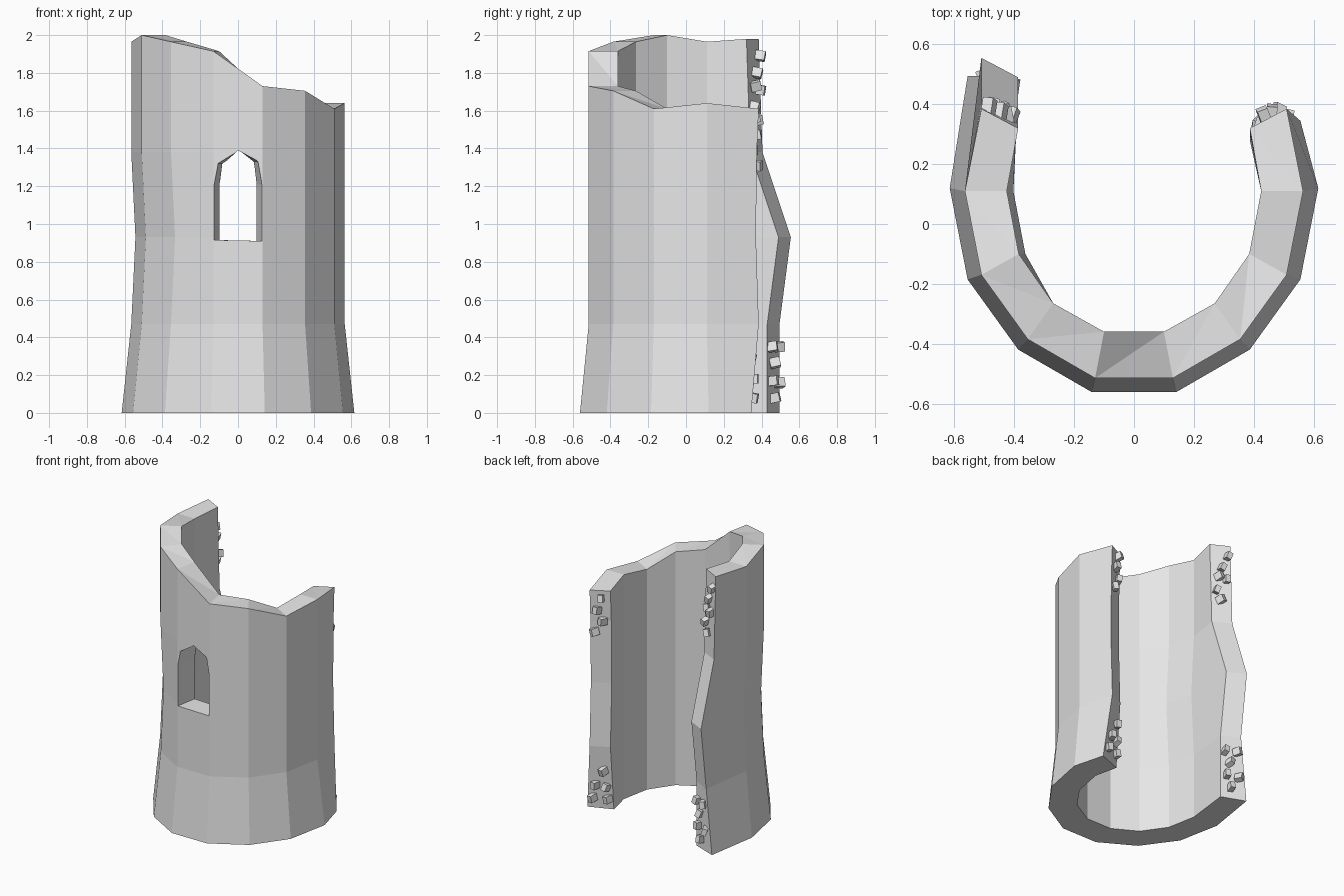
import bpy, bmesh, random
from mathutils import Vector, Euler

random.seed(4)
cube = bpy.data.objects.get("Cube")
if cube:
    bpy.data.objects.remove(cube)

stone = bpy.data.materials.new("pale grey stone")
stone.use_nodes = True
stone.diffuse_color = (0.8, 0.8, 0.8, 1)
stone.node_tree.nodes["Principled BSDF"].inputs["Base Color"].default_value = (0.8, 0.8, 0.8, 1)


def make_object(name, bm):
    bmesh.ops.recalc_face_normals(bm, faces=bm.faces)
    mesh = bpy.data.meshes.new(name)
    bm.to_mesh(mesh)
    bm.free()
    mesh.materials.append(stone)
    obj = bpy.data.objects.new(name, mesh)
    bpy.context.collection.objects.link(obj)
    return obj


# Half plan of the wall, from the broken back end round to the front
outer_half = [(0.51, 0.385), (0.565, 0.11), (0.51, -0.17), (0.355, -0.385), (0.13, -0.515)]
inner_half = [(0.387, 0.32), (0.425, 0.11), (0.385, -0.1), (0.27, -0.265), (0.1, -0.36)]


def mirrored(half):
    return [(-x, y) for x, y in half] + half[::-1]


outer_plan, inner_plan = mirrored(outer_half), mirrored(inner_half)
tops = [1.98, 1.965, 2.0, 1.965, 1.915, 1.73, 1.705, 1.61, 1.64, 1.61]
levels = [0, 0.47, 0.93, 1.38]
left_bulge = [0.11, 0.11, 0.17, 0.02, 0]
right_bulge = [-0.04, 0, -0.015, -0.01, 0]
LAST = len(tops) - 1


def wall_point(plan, col, ring):
    """Point of the wall at a plan corner and ring, with flare and warping."""
    x, y = plan[col]
    if ring == 0 and plan is outer_plan:
        x, y = x * 1.09, (y * 1.09 if 0 < col < LAST else y)
    if ring == 2 and (0 < col < 3 or (col == 3 and plan is outer_plan)):
        x += 0.022
    if col == 0:
        y += left_bulge[ring]
    if col == LAST:
        y += right_bulge[ring]
    return Vector((x, y, levels[ring] if ring < 4 else tops[col]))


# Curved ruined wall
bm = bmesh.new()
outer, inner = [[[bm.verts.new(wall_point(p, c, r)) for r in range(5)]
                 for c in range(LAST + 1)] for p in (outer_plan, inner_plan)]
for c in range(LAST):
    for r in range(4):
        for g in (outer, inner):
            bm.faces.new((g[c][r], g[c + 1][r], g[c + 1][r + 1], g[c][r + 1]))
    bm.faces.new((outer[c][0], outer[c + 1][0], inner[c + 1][0], inner[c][0]))
    bm.faces.new((outer[c][4], outer[c + 1][4], inner[c + 1][4]))
    bm.faces.new((outer[c][4], inner[c + 1][4], inner[c][4]))
for c in (0, LAST):
    for r in range(4):
        bm.faces.new((outer[c][r], inner[c][r], inner[c][r + 1], outer[c][r + 1]))
wall = make_object("tower_wall", bm)

# Pointed window, narrowing towards the inside
arch = [(-0.126, 0.915), (0.126, 0.91), (0.126, 1.21), (0.106, 1.33), (0, 1.39), (-0.106, 1.32), (-0.126, 1.21)]
bm = bmesh.new()
rings = []
for y in (-0.56, -0.3):
    taper = 1 - (y + 0.515) * 1.4
    rings.append([bm.verts.new((x * taper, y, z)) for x, z in arch])
    bm.faces.new(rings[-1])
for i in range(len(arch)):
    j = (i + 1) % len(arch)
    bm.faces.new((rings[0][i], rings[0][j], rings[1][j], rings[1][i]))
cutter = make_object("window_cutter", bm)
cutter.hide_render = True
cutter.hide_set(True)
cut = wall.modifiers.new("window", "BOOLEAN")
cut.operation = "DIFFERENCE"
cut.solver = "EXACT"
cut.object = cutter
bpy.context.view_layer.objects.active = wall
bpy.ops.object.modifier_apply(modifier="window")
bpy.data.objects.remove(cutter)


# Loose stones sticking out of the broken ends: (share from outer to inner edge, height)
def end_point(plan, col, z):
    for r in range(4):
        a, b = wall_point(plan, col, r), wall_point(plan, col, r + 1)
        if a.z <= z <= b.z:
            return a.lerp(b, (z - a.z) / (b.z - a.z))
    return b


def loose_stones(name, col, places):
    bm = bmesh.new()
    for share, z in places:
        a, b = end_point(outer_plan, col, z), end_point(inner_plan, col, z)
        out = (a - b).cross(Vector((0, 0, 1))).normalized()
        out *= 1 if out.y > 0 else -1
        new = bmesh.ops.create_cube(bm, size=1)["verts"]
        turn = Euler((random.uniform(-0.3, 0.3), random.uniform(-0.4, 0.4), random.uniform(-0.5, 0.5)))
        for v in new:
            v.co = Vector((v.co.x * 0.036, v.co.y * 0.055, v.co.z * 0.05))
            v.co.rotate(turn)
            v.co += a.lerp(b, share) + out * 0.015
    make_object(name, bm)


loose_stones("right_end_stones", 0, [
    (0.15, 1.89), (0.45, 1.80), (0.6, 1.73), (0.25, 1.71), (0.75, 1.62), (0.55, 1.55),
    (0.8, 0.35), (0.25, 0.35), (0.6, 0.265), (0.75, 0.17), (0.25, 0.16), (0.6, 0.08)])
loose_stones("left_end_stones", LAST, [
    (0.55, 1.56), (0.35, 1.47), (0.6, 1.39), (0.2, 1.31),
    (0.65, 0.29), (0.3, 0.18), (0.75, 0.17), (0.2, 0.08), (0.8, 0.08)])
